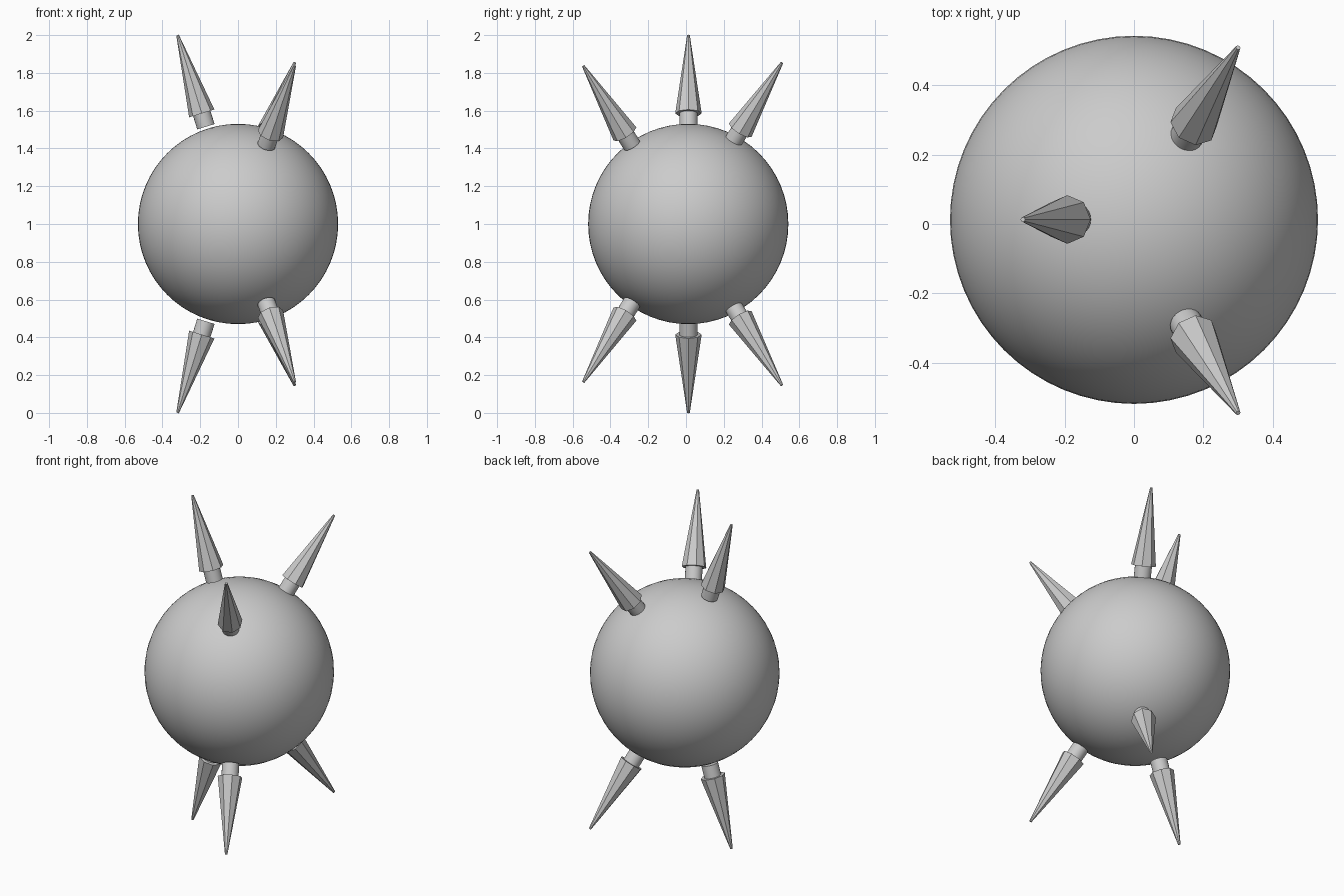
import bpy, bmesh
from mathutils import Vector, Matrix

if "Cube" in bpy.data.objects:
    bpy.data.objects.remove(bpy.data.objects["Cube"])

CENTRE_Z = 1.0

# round body
bpy.ops.mesh.primitive_uv_sphere_add(segments=64, ring_count=32, radius=0.53,
                                     location=(0, 0.012, CENTRE_Z))
body = bpy.context.object
body.name = "body"
bpy.ops.object.shade_smooth()


def tapered_part(name, start, end, r1, r2, sides, smooth):
    """Capped cone between two points."""
    start, end = Vector(start), Vector(end)
    axis = end - start
    rot = Vector((0, 0, 1)).rotation_difference(axis).to_matrix().to_4x4()
    bm = bmesh.new()
    bmesh.ops.create_cone(bm, cap_ends=True, segments=sides, radius1=r1, radius2=r2,
                          depth=axis.length,
                          matrix=Matrix.Translation((start + end) / 2) @ rot)
    for f in bm.faces:
        f.smooth = smooth and len(f.verts) == 4
    # lower copy, mirrored through the middle of the body
    low = bmesh.ops.duplicate(bm, geom=bm.verts[:] + bm.edges[:] + bm.faces[:])["geom"]
    for v in [g for g in low if isinstance(g, bmesh.types.BMVert)]:
        v.co.z = 2 * CENTRE_Z - v.co.z
    bmesh.ops.reverse_faces(bm, faces=[g for g in low if isinstance(g, bmesh.types.BMFace)])
    mesh = bpy.data.meshes.new(name)
    bm.to_mesh(mesh)
    bm.free()
    obj = bpy.data.objects.new(name, mesh)
    bpy.context.collection.objects.link(obj)
    if smooth:
        bpy.ops.object.select_all(action='DESELECT')
        bpy.context.view_layer.objects.active = obj
        obj.select_set(True)
        bpy.ops.object.shade_smooth_by_angle()


# foot and tip of each upper spike
spikes = {
    "left": ((-0.17, 0.013, 1.515), (-0.32, 0.013, 2.0)),
    "back": ((0.15, 0.25, 1.437), (0.30, 0.508, 1.854)),
    "front": ((0.15, -0.286, 1.416), (0.30, -0.544, 1.837)),
}
for side, (foot, tip) in spikes.items():
    shoulder = Vector(foot).lerp(Vector(tip), 0.145)
    tapered_part(f"{side}_collars", foot, shoulder, 0.048, 0.048, 24, True)
    tapered_part(f"{side}_spikes", shoulder, tip, 0.07, 0.007, 8, False)
